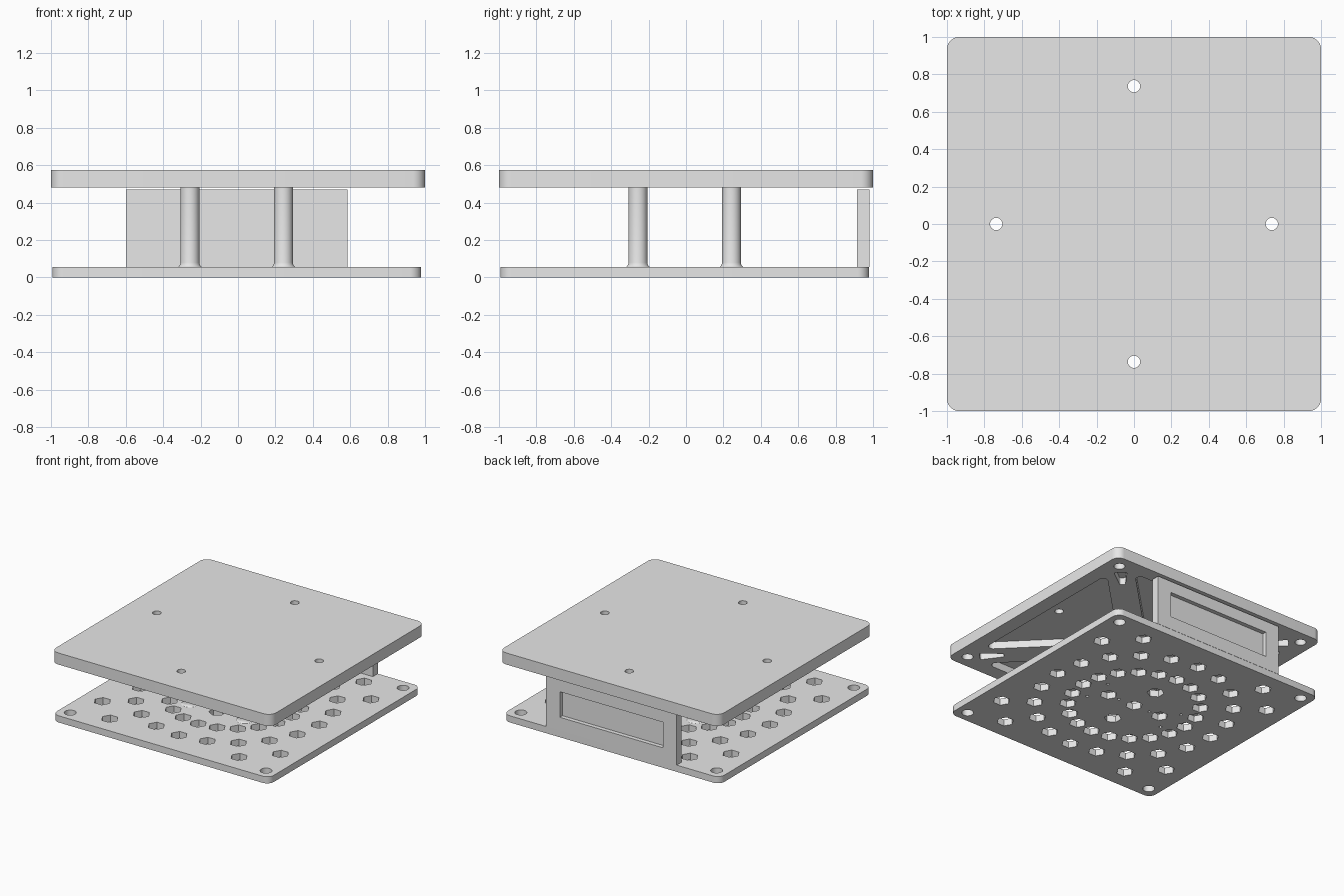
import bpy, bmesh
from math import sin, cos, pi, radians
from mathutils import Vector, Matrix

cube = bpy.data.objects.get("Cube")
if cube:
    bpy.data.objects.remove(cube)

grey = bpy.data.materials.new("light grey plastic")
grey.use_nodes = True
grey.diffuse_color = (0.8, 0.8, 0.8, 1)
grey.node_tree.nodes["Principled BSDF"].inputs["Base Color"].default_value = (0.8, 0.8, 0.8, 1)

SHIFT = -0.007  # the lower parts sit slightly off centre


def finish(name, mesh):
    bm = bmesh.new()
    bm.from_mesh(mesh)
    bmesh.ops.remove_doubles(bm, verts=bm.verts, dist=0.0002)
    bmesh.ops.recalc_face_normals(bm, faces=bm.faces)
    bm.to_mesh(mesh)
    bm.free()
    mesh.materials.clear()
    mesh.materials.append(grey)
    obj = bpy.data.objects.new(name, mesh)
    bpy.context.collection.objects.link(obj)
    bpy.ops.object.select_all(action='DESELECT')
    obj.select_set(True)
    bpy.context.view_layer.objects.active = obj
    bpy.ops.object.shade_smooth_by_angle(angle=radians(30))
    return obj


def ngon(x, y, r, n=24):
    return [(x + r * cos(2 * pi * i / n), y + r * sin(2 * pi * i / n)) for i in range(n)]


def rounded(corners, r, steps=6):
    """Polygon with every corner replaced by a curve."""
    pts = []
    for i, c in enumerate(corners):
        c = Vector(c)
        a = (Vector(corners[i - 1]) - c).normalized()
        b = (Vector(corners[(i + 1) % len(corners)]) - c).normalized()
        half = a.angle(b) / 2
        centre = c + (a + b).normalized() * (r / sin(half))
        p = c + a * (r / (sin(half) / cos(half))) - centre
        q = c + b * (r / (sin(half) / cos(half))) - centre
        for s in range(steps + 1):
            pts.append(tuple(centre + p.lerp(q, s / steps).normalized() * r))
    return pts


def rectangle(x0, x1, y0, y1):
    return [(x0, y0), (x1, y0), (x1, y1), (x0, y1)]


def slab(name, loops, z0, z1, matrix=Matrix()):
    """Extrude an outline with holes from z0 to z1."""
    curve = bpy.data.curves.new(name, 'CURVE')
    curve.dimensions = '2D'
    curve.fill_mode = 'BOTH'
    curve.extrude = (z1 - z0) / 2
    for loop in loops:
        sp = curve.splines.new('POLY')
        sp.points.add(len(loop) - 1)
        for p, (x, y) in zip(sp.points, loop):
            p.co = (x, y, 0, 1)
        sp.use_cyclic_u = True
    temp = bpy.data.objects.new(name + "_outline", curve)
    bpy.context.collection.objects.link(temp)
    dg = bpy.context.evaluated_depsgraph_get()
    mesh = bpy.data.meshes.new_from_object(temp.evaluated_get(dg))
    bpy.data.objects.remove(temp)
    mesh.transform(matrix @ Matrix.Translation((0, 0, (z0 + z1) / 2)))
    return finish(name, mesh)


def turned(loop, quarter):
    for _ in range(quarter):
        loop = [(-y, x) for x, y in loop]
    return loop


signs = [(sx, sy) for sx in (-1, 1) for sy in (-1, 1)]

# Base plate: rings of hexagonal vents, corner holes and small screw holes
half = 0.985
base = [rounded(rectangle(-half, half, -half, half), 0.06), ngon(0, 0, 0.065, 6)]
base += [turned(ngon(0.25, 0, 0.065, 6), q) for q in range(4)]
for ring in (0.5, 0.75, 1.0):
    for i in range(20):
        x, y = ring * cos(i * pi / 10), ring * sin(i * pi / 10)
        if max(abs(x), abs(y)) < 0.85:
            base.append(ngon(x, y, 0.065, 6))
for sx, sy in signs:
    base.append(ngon(sx * 0.89, sy * 0.89, 0.045))
    base.append(ngon(sx * 0.36, sy * 0.12, 0.012, 12))
base += [ngon(s * 0.15, 0, 0.012, 12) for s in (-1, 1)]
slab("base_plate", base, 0, 0.055, Matrix.Translation((SHIFT, SHIFT, 0)))

# Top plate: thin skin over a layer with four triangular pockets and corner slots
outline = rounded(rectangle(-1, 1, -1, 1), 0.065)
skin = [outline] + [turned(ngon(0.737, 0, 0.033), q) for q in range(4)]
slab("top_skin", skin, 0.54, 0.575)
ribs = [outline]
for q in range(4):
    ribs.append(turned(rounded([(0.15, 0), (0.88, -0.73), (0.88, 0.73)], 0.035), q))
    ribs.append(turned(ngon(0.89, 0.89, 0.042), q))
    ribs.append(turned(rounded([(0.86, 0.79), (0.79, 0.86), (0.68, 0.71), (0.71, 0.68)], 0.015), q))
slab("top_ribs", ribs, 0.48, 0.54)

# Four pillars with flared feet
profile = [(0.066, 0.055), (0.058, 0.06), (0.053, 0.068), (0.05, 0.08), (0.05, 0.48)]
for sx, sy in signs:
    bm = bmesh.new()
    rings = [[bm.verts.new((x, y, z)) for x, y in ngon(0.25 * sx + SHIFT, 0.25 * sy + SHIFT, r, 32)]
             for r, z in profile]
    for lo, hi in zip(rings, rings[1:]):
        for i in range(len(lo)):
            j = (i + 1) % len(lo)
            bm.faces.new((lo[i], lo[j], hi[j], hi[i]))
    bm.faces.new(rings[0][::-1])
    bm.faces.new(rings[-1])
    mesh = bpy.data.meshes.new("pillar")
    bm.to_mesh(mesh)
    bm.free()
    finish(f"pillar_{'left' if sx > 0 else 'right'}_{'back' if sy > 0 else 'front'}", mesh)

# Back panel: solid sheet plus a frame that leaves a recessed window
upright = Matrix.Rotation(radians(90), 4, 'X')
panel = rectangle(-0.6, 0.585, 0.055, 0.47)
window = rectangle(-0.475, 0.46, 0.165, 0.375)
slab("panel_sheet", [panel], -0.945, -0.915, upright)
slab("panel_frame", [panel, window], -0.98, -0.945, upright)
